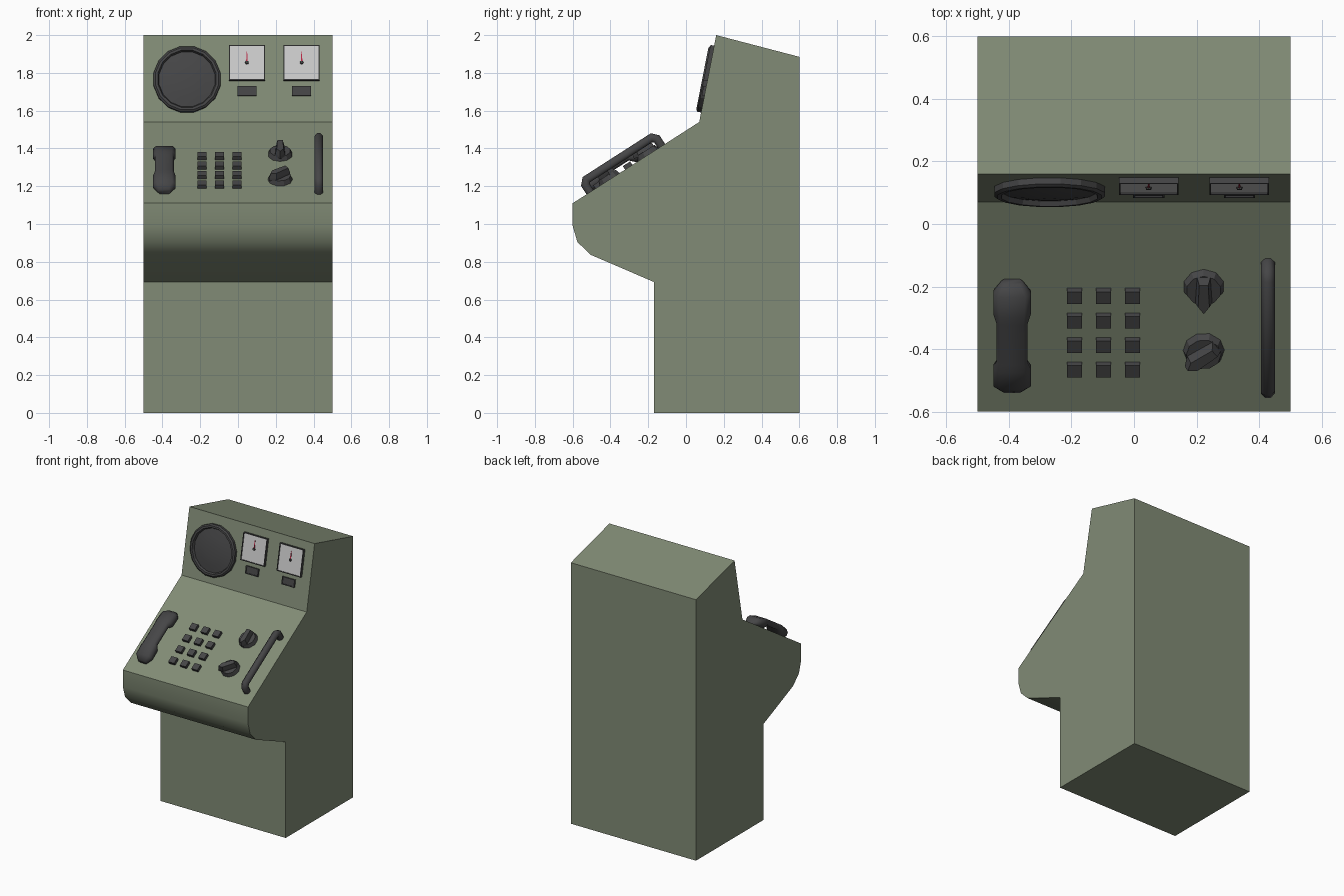
import bpy, bmesh
from math import radians, sin, cos, pi, atan2
from mathutils import Matrix, Vector

if "Cube" in bpy.data.objects:
    bpy.data.objects.remove(bpy.data.objects["Cube"])


def material(name, rgb):
    m = bpy.data.materials.new(name)
    m.diffuse_color = (*rgb, 1)
    m.use_nodes = True
    m.node_tree.nodes["Principled BSDF"].inputs["Base Color"].default_value = m.diffuse_color
    return m


GREEN = material("green_paint", (0.22, 0.26, 0.18))
DARK = material("dark_plastic", (0.06, 0.06, 0.062))
WHITE = material("white_face", (0.8, 0.78, 0.8))
RED = material("red_needle", (0.5, 0.02, 0.06))


def panel(y0, z0, y1, z1):
    """Frame on a sloped panel: x across, y up the slope, z outwards."""
    return Matrix.Translation((0, y0, z0)) @ Matrix.Rotation(atan2(z1 - z0, y1 - y0), 4, 'X')


DESK = panel(-0.6, 1.11, 0.07, 1.54)
UPPER = panel(0.07, 1.54, 0.16, 2.0)


def finish(bm, name, mats, frame=Matrix(), at=(0, 0, 0), turn=0, smooth=None):
    bmesh.ops.recalc_face_normals(bm, faces=bm.faces)
    me = bpy.data.meshes.new(name)
    bm.to_mesh(me)
    bm.free()
    for m in mats:
        me.materials.append(m)
    if smooth:
        me.shade_smooth()
        me.set_sharp_from_angle(angle=radians(smooth))
    ob = bpy.data.objects.new(name, me)
    ob.matrix_world = frame @ Matrix.Translation(at) @ Matrix.Rotation(radians(turn), 4, 'Z')
    bpy.context.collection.objects.link(ob)
    return ob


def loft(bm, rings, caps=True):
    """Join closed rings of points with quads."""
    vs = [[bm.verts.new(p) for p in r] for r in rings]
    n = len(vs[0])
    for a, b in zip(vs, vs[1:]):
        for i in range(n):
            j = (i + 1) % n
            bm.faces.new((a[i], a[j], b[j], b[i]))
    if caps:
        bm.faces.new(vs[0])
        bm.faces.new(vs[-1])


def box(bm, w, l, h, z0=0):
    return bmesh.ops.create_cube(bm, size=1, matrix=Matrix.Translation((0, 0, z0 + h / 2))
                                 @ Matrix.Diagonal((w, l, h, 1)))


def framed_box(name, w, l, h, rim, sink, face_mat, at):
    """Box whose outer face is a rim around a sunken plate."""
    bm = bmesh.new()
    box(bm, w, l, h)
    bm.normal_update()
    top = max(bm.faces, key=lambda f: f.calc_center_median().z)
    bmesh.ops.inset_region(bm, faces=[top], thickness=rim, depth=0)
    ext = bmesh.ops.extrude_discrete_faces(bm, faces=[top])["faces"]
    for f in ext:
        f.material_index = 1
    bmesh.ops.translate(bm, verts=ext[0].verts, vec=(0, 0, -sink))
    finish(bm, name, [DARK, face_mat], UPPER, at)


# Cabinet: side profile (y, z) extruded across x
profile = [(0.6, 0), (0.6, 1.885), (0.16, 2.0), (0.07, 1.54), (-0.6, 1.11), (-0.6, 0.99),
           (-0.575, 0.905), (-0.507, 0.838), (-0.17, 0.693), (-0.17, 0)]
bm = bmesh.new()
loft(bm, [[(x, y, z) for y, z in profile] for x in (-0.5, 0.5)])
finish(bm, "cabinet", [GREEN], smooth=30)

# Round screen: rim and slightly domed glass, turned around the panel normal
bm = bmesh.new()
lathe = [(0.18, 0), (0.18, 0.02), (0.17, 0.028), (0.157, 0.028), (0.15, 0.012),
         (0.1, 0.02), (0.05, 0.025)]
loft(bm, [[(r * cos(2 * pi * i / 16), r * sin(2 * pi * i / 16), z) for i in range(16)]
          for r, z in lathe])
finish(bm, "round_screen", [DARK], UPPER, (-0.27, 0.228, 0), 11.25, smooth=20)

# Two meters with needle, hub and a small plate below
for side, x in (("left", 0.047), ("right", 0.337)):
    framed_box(side + "_meter", 0.19, 0.19, 0.02, 0.007, 0.006, WHITE, (x, 0.317, 0))
    framed_box(side + "_plate", 0.1, 0.053, 0.014, 0.008, 0.005, DARK, (x, 0.166, 0))
    bm = bmesh.new()
    loft(bm, [[(-0.004, 0, z), (0.004, 0, z), (0.0015, 0.06, z), (-0.0015, 0.06, z)]
              for z in (0.014, 0.017)])
    finish(bm, side + "_needle", [RED], UPPER, (x, 0.318, 0))
    bm = bmesh.new()
    bmesh.ops.create_cone(bm, cap_ends=True, segments=8, radius1=0.01, radius2=0.008, depth=0.008)
    finish(bm, side + "_needle_hub", [DARK], UPPER, (x, 0.318, 0.018))

# Handset: chamfered section lofted along its length, raised in the middle
half = [(0.207, 0.033, 0.0, 0.03), (0.175, 0.06, 0.0, 0.058),
        (0.105, 0.06, 0.0, 0.07), (0.075, 0.05, 0.03, 0.07)]
stations = [(-v, w, a, b) for v, w, a, b in half] + half[::-1]
rings = []
for v, w, a, b in stations:
    c = (b - a) * 0.3
    rings.append([(-w + c, v, a), (w - c, v, a), (w, v, a + c), (w, v, b - c),
                  (w - c, v, b), (-w + c, v, b), (-w, v, b - c), (-w, v, a + c)])
bm = bmesh.new()
loft(bm, rings)
finish(bm, "handset", [DARK], DESK, (-0.39, 0.297, 0), smooth=50)

# Keypad, three columns by four rows
for row in range(4):
    for col in range(3):
        bm = bmesh.new()
        box(bm, 0.047, 0.046, 0.022)
        finish(bm, f"key_{row}_{col}", [DARK], DESK, (-0.19 + col * 0.0925, 0.166 + row * 0.0933, 0))

# Selector knobs: tapered disc with a pointed grip
for name, v, turn in (("upper_knob", 0.475, 0), ("lower_knob", 0.233, -53)):
    bm = bmesh.new()
    bmesh.ops.create_cone(bm, cap_ends=True, segments=10, radius1=0.066, radius2=0.056, depth=0.026,
                          matrix=Matrix.Translation((0, 0, 0.013)))
    grip = [(-0.022, 0.052), (0.022, 0.052), (0.028, -0.045), (0, -0.075), (-0.028, -0.045)]
    loft(bm, [[(x * s, y * t, z) for x, y in grip]
              for z, s, t in ((0.02, 1, 1), (0.035, 0.9, 0.97), (0.063, 0.65, 0.85))])
    finish(bm, name, [DARK], DESK, (0.223, v, 0), turn)

# Grab handle: eight-sided tube with chamfered corners
bm = bmesh.new()
path = [Vector(p) for p in ((-0.225, 0), (-0.225, 0.045), (-0.205, 0.066),
                            (0.205, 0.066), (0.225, 0.045), (0.225, 0))]
rings = []
for i, p in enumerate(path):
    d0 = (p - path[max(i - 1, 0)]).normalized()
    d1 = (path[min(i + 1, 5)] - p).normalized()
    d = (d0 + d1).normalized()
    side = Vector((-d.y, d.x)) / (1 if i in (0, 5) else d.dot(d1))
    ring = []
    for k in range(8):
        a = 2 * pi * k / 8 + pi / 8
        q = p + side * 0.024 * sin(a)
        ring.append((0.024 * cos(a), q.x, q.y))
    rings.append(ring)
loft(bm, rings)
finish(bm, "grab_handle", [DARK], DESK, (0.428, 0.334, 0), smooth=50)
